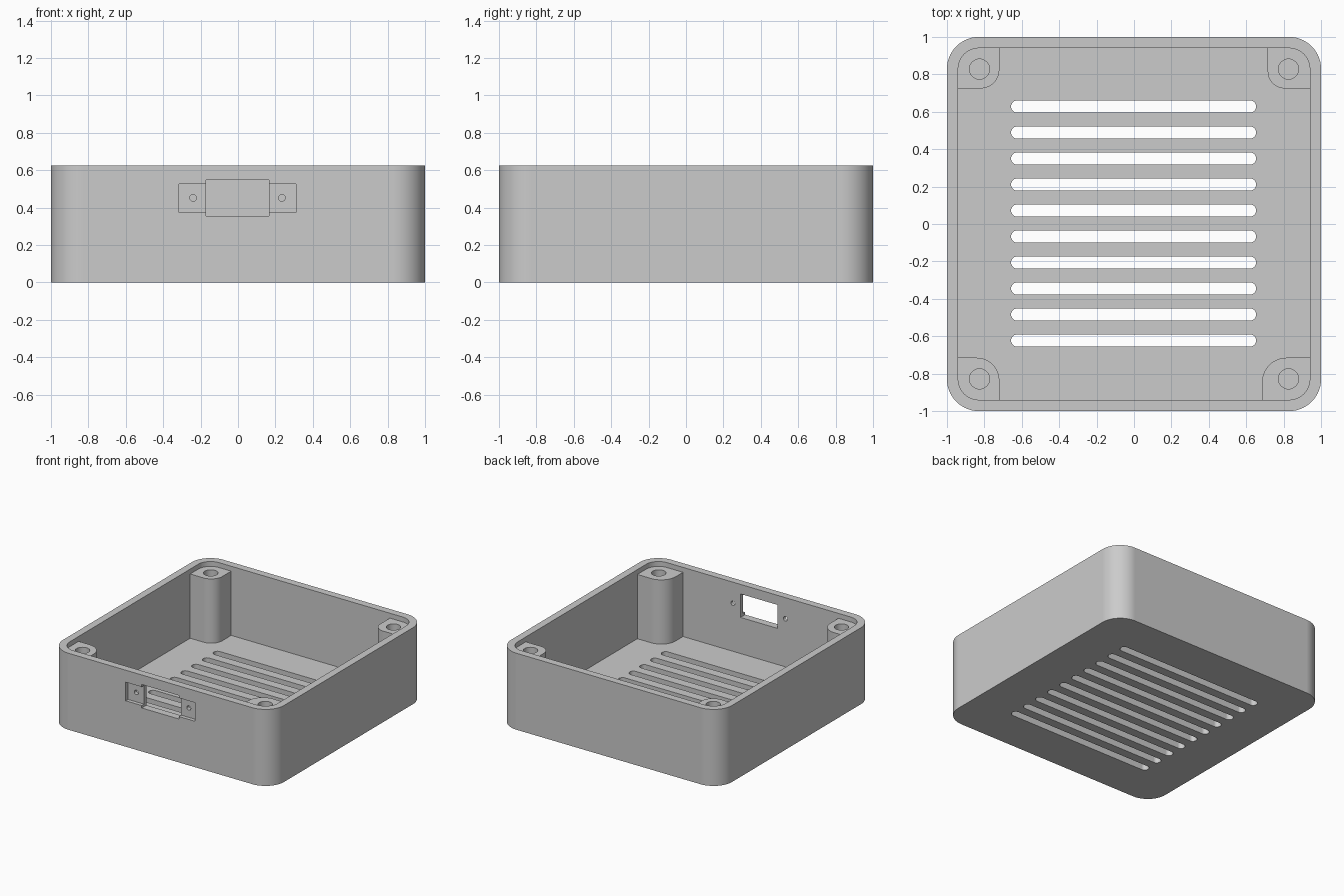
import bpy, bmesh, math

if "Cube" in bpy.data.objects:
    bpy.data.objects.remove(bpy.data.objects["Cube"], do_unlink=True)

HEIGHT, WALL, FLOOR, POST_TOP = 0.625, 0.06, 0.06, 0.585
OUTER_R = 0.17

grey = bpy.data.materials.new("plain grey")
grey.use_nodes = True
grey.diffuse_color = (0.6, 0.6, 0.6, 1)
grey.node_tree.nodes["Principled BSDF"].inputs["Base Color"].default_value = (0.6, 0.6, 0.6, 1)


def outline(x0, x1, y0, y1, radii, steps=14):
    """Rounded rectangle; radii run from the +x +y corner counter-clockwise."""
    corners = [(x1, y1, -1, -1), (x0, y1, 1, -1), (x0, y0, 1, 1), (x1, y0, -1, 1)]
    points = []
    for i, ((x, y, sx, sy), r) in enumerate(zip(corners, radii)):
        if r == 0:
            points.append((x, y))
            continue
        for k in range(steps + 1):
            a = (i + k / steps) * math.pi / 2
            points.append((x + sx * r + r * math.cos(a), y + sy * r + r * math.sin(a)))
    return points


def circle(x, y, r, n=32):
    return [(x + r * math.cos(k * math.tau / n), y + r * math.sin(k * math.tau / n)) for k in range(n)]


def prism(name, outlines, low, high, along_y=False):
    """Extrude each outline from low to high, along z or along y."""
    bm = bmesh.new()
    for points in outlines:
        rings = [[bm.verts.new((u, w, v) if along_y else (u, v, w)) for u, v in points] for w in (low, high)]
        bm.faces.new(rings[0])
        bm.faces.new(rings[1])
        n = len(points)
        for i in range(n):
            j = (i + 1) % n
            bm.faces.new((rings[0][i], rings[0][j], rings[1][j], rings[1][i]))
    bmesh.ops.recalc_face_normals(bm, faces=bm.faces)
    mesh = bpy.data.meshes.new(name)
    bm.to_mesh(mesh)
    bm.free()
    mesh.materials.append(grey)
    obj = bpy.data.objects.new(name, mesh)
    bpy.context.collection.objects.link(obj)
    return obj


def carve(obj, cutters):
    """Cut the shapes away, bake the result and remove the cutters."""
    for cutter in cutters:
        cutter.hide_render = True
        mod = obj.modifiers.new("cut", "BOOLEAN")
        mod.operation, mod.solver, mod.object = "DIFFERENCE", "EXACT", cutter
    bpy.context.view_layer.update()
    baked = bpy.data.meshes.new_from_object(obj.evaluated_get(bpy.context.evaluated_depsgraph_get()))
    obj.modifiers.clear()
    obj.data = baked
    for cutter in cutters:
        bpy.data.objects.remove(cutter, do_unlink=True)
    baked.shade_smooth()
    baked.set_sharp_from_angle(angle=math.radians(30))
    obj.modifiers.new("flat walls", "WEIGHTED_NORMAL").keep_sharp = True


# Open tray with rounded vertical corners
shell = prism("case_shell", [outline(-1, 1, -1, 1, [OUTER_R] * 4)], 0, HEIGHT)
inner = 1 - WALL
cavity = prism("cavity", [outline(-inner, inner, -inner, inner, [OUTER_R - WALL] * 4)], FLOOR, 1)

# Ten vent slots in the floor
slots = prism("vent_slots", [outline(-0.657, 0.653, y - 0.0325, y + 0.0325, [0.032] * 4, 8)
                             for y in (0.628 - 0.139 * i for i in range(10))], -0.1, 0.15)

# Connector opening in the front wall: shallow recess, window, two screw holes
square = [0] * 4
recess = prism("port_recess", [outline(-0.315, 0.31, 0.375, 0.527, square)], -1.1, -0.97, True)
window = prism("port_window", [outline(-0.17, 0.165, 0.355, 0.547, square)], -1.1, -0.85, True)
screws = prism("port_screws", [circle(x, 0.452, 0.018, 20) for x in (-0.24, 0.235)], -1.1, -0.85, True)
carve(shell, [cavity, slots, recess, window, screws])

# Corner screw posts, sunk slightly into the walls and floor
posts = [("back_left", 1, 1, 0.715, 0.725, 0.09), ("back_right", -1, 1, 0.72, 0.725, 0.1),
         ("front_right", -1, -1, 0.72, 0.715, 0.12), ("front_left", 1, -1, 0.685, 0.715, 0.13)]
for i, (name, sx, sy, ex, ey, r) in enumerate(posts):
    xs, ys = sorted((sx * ex, sx * 0.965)), sorted((sy * ey, sy * 0.965))
    radii = [0] * 4
    radii[i], radii[(i + 2) % 4] = 0.12, r
    post = prism(name + "_post", [outline(*xs, *ys, radii)], FLOOR / 2, POST_TOP)
    hole = prism("post_hole", [circle(sx * 0.826, sy * 0.828, 0.054)], 0.15, 1)
    carve(post, [hole])
